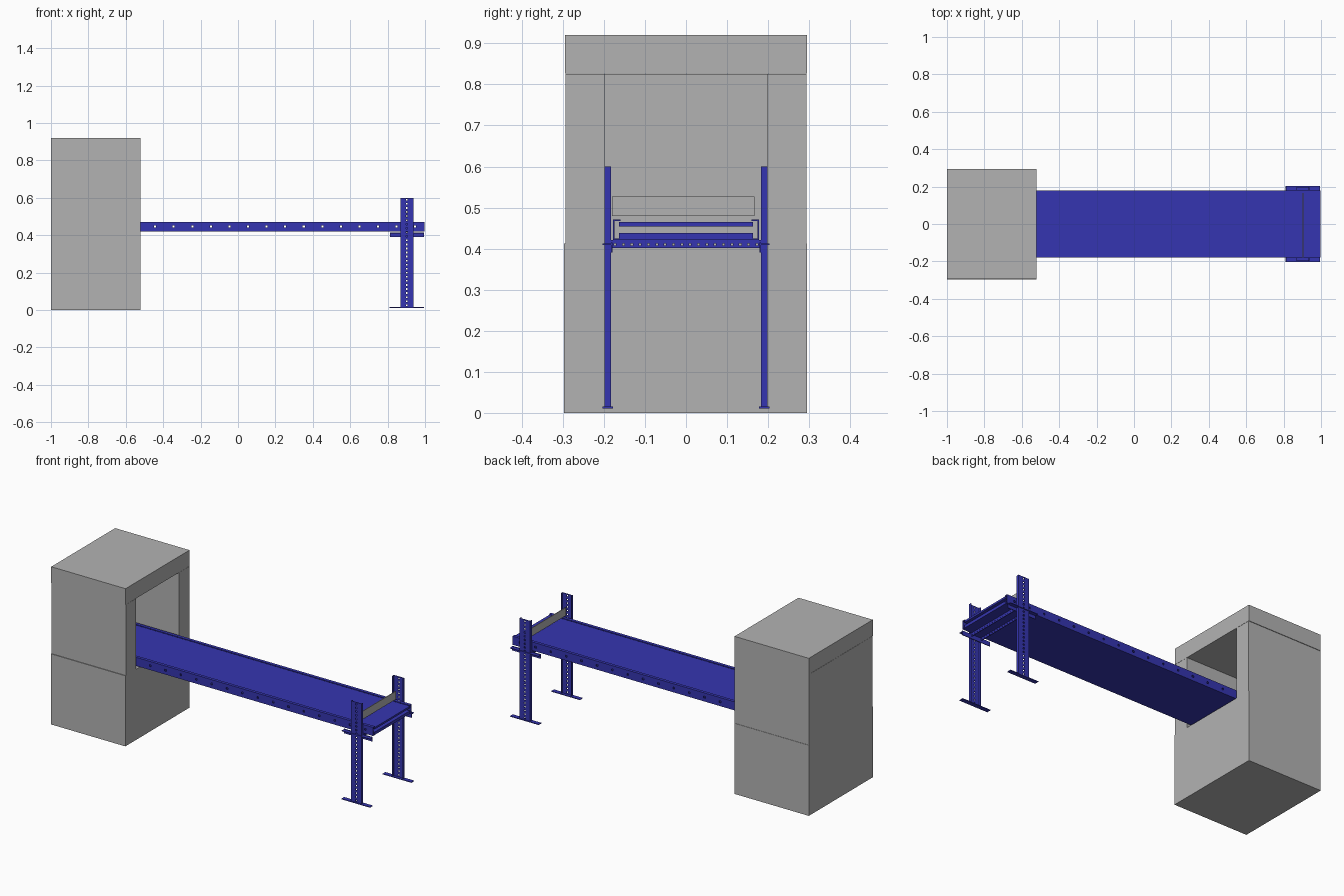
import bpy
import bmesh
from mathutils import Vector

cube = bpy.data.objects.get("Cube")
if cube:
    bpy.data.objects.remove(cube, do_unlink=True)


def material(name, rgb):
    m = bpy.data.materials.new(name)
    m.use_nodes = True
    m.diffuse_color = (*rgb, 1)
    m.node_tree.nodes["Principled BSDF"].inputs["Base Color"].default_value = (*rgb, 1)
    return m


GREY = material("light_grey", (0.45, 0.45, 0.45))
BLUE = material("deep_blue", (0.036, 0.036, 0.44))


def build(name, boxes, mat):
    """One object from a list of boxes: (x0, x1, y0, y1, z0, z1)."""
    bm = bmesh.new()
    for x0, x1, y0, y1, z0, z1 in boxes:
        lo = Vector((min(x0, x1), min(y0, y1), min(z0, z1)))
        hi = Vector((max(x0, x1), max(y0, y1), max(z0, z1)))
        verts = bmesh.ops.create_cube(bm, size=1)["verts"]
        for v in verts:
            v.co = Vector([(lo[i] + hi[i]) / 2 + v.co[i] * (hi[i] - lo[i]) for i in range(3)])
    me = bpy.data.meshes.new(name)
    bm.to_mesh(me)
    bm.free()
    me.materials.append(mat)
    ob = bpy.data.objects.new(name, me)
    bpy.context.collection.objects.link(ob)
    return ob


def perforated(lo, hi, along, across, pitch, hole):
    """Boxes of a strip with a row of square holes along one axis."""
    def part(a0, a1, c0, c1):
        b = [[lo[i], hi[i]] for i in range(3)]
        b[along], b[across] = [a0, a1], [c0, c1]
        return tuple(v for pair in b for v in pair)
    a0, a1, c0, c1 = lo[along], hi[along], lo[across], hi[across]
    mid = (c0 + c1) / 2
    boxes = [part(a0, a1, c0, mid - hole / 2), part(a0, a1, mid + hole / 2, c1)]
    n = int((a1 - a0) / pitch)
    step = (a1 - a0) / n
    pos = a0
    for i in range(n):
        start = a0 + (i + 0.5) * step - hole / 2
        boxes.append(part(pos, start, mid - hole / 2, mid + hole / 2))
        pos = start + hole
    boxes.append(part(pos, a1, mid - hole / 2, mid + hole / 2))
    return boxes


# Housing: solid base, U of walls open to +x, roof slab
build("housing_base", [(-1, -0.52, -0.297, 0.295, 0, 0.412)], GREY)
build("housing_back_wall", [(-1, -0.9, -0.293, 0.293, 0.412, 0.825)], GREY)
for side, s in (("left", 1), ("right", -1)):
    build(f"housing_wall_{side}", [(-0.9, -0.52, s * 0.197, s * 0.293, 0.412, 0.825)], GREY)
build("housing_roof", [(-1, -0.52, -0.295, 0.295, 0.826, 0.92)], GREY)

# Conveyor bed: upper and lower plates
X0, X1 = -0.89, 0.997
build("belt_top", [(X0, X1, -0.163, 0.163, 0.454, 0.465)], BLUE)
build("belt_bottom", [(X0, X1, -0.163, 0.163, 0.421, 0.438)], BLUE)

for side, s in (("back", 1), ("front", -1)):
    def ys(a, b):
        return min(s * a, s * b), max(s * a, s * b)

    # Channel side rails with holes in the web
    y0, y1 = ys(0.174, 0.178)
    rail = perforated((X0, y0, 0.421), (X1, y1, 0.471), 0, 2, 0.095, 0.011)
    rail += [(X0, X1, *ys(0.160, 0.175), z, z + 0.004) for z in (0.421, 0.467)]
    build(f"side_rail_{side}", rail, BLUE)

    # Perforated channel posts
    y0, y1 = ys(0.194, 0.198)
    post = perforated((0.868, y0, 0.015), (0.937, y1, 0.6), 2, 0, 0.0215, 0.009)
    post += [(x, x + 0.004, *ys(0.183, 0.196), 0.015, 0.6) for x in (0.868, 0.933)]
    build(f"post_{side}", post, BLUE)

    # Foot plate and angle bracket beneath the rail
    build(f"foot_{side}", [(0.81, 0.995, *ys(0.178, 0.203), 0.011, 0.015)], BLUE)
    build(f"bracket_{side}", [
        (0.812, 0.995, *ys(0.179, 0.183), 0.39, 0.415),
        (0.812, 0.995, *ys(0.179, 0.203), 0.409, 0.413)], BLUE)

# Cross beam between the posts
beam = [(0.868, 0.937, -0.183, 0.183, 0.417, 0.421)]
for x in (0.868, 0.933):
    beam += perforated((x, -0.183, 0.402), (x + 0.004, 0.183, 0.418), 1, 2, 0.02, 0.005)
build("cross_beam", beam, BLUE)

# Thin plate standing above the belt between the posts
build("sensor_plate", [(0.901, 0.905, -0.18, 0.167, 0.48, 0.527)], GREY)
